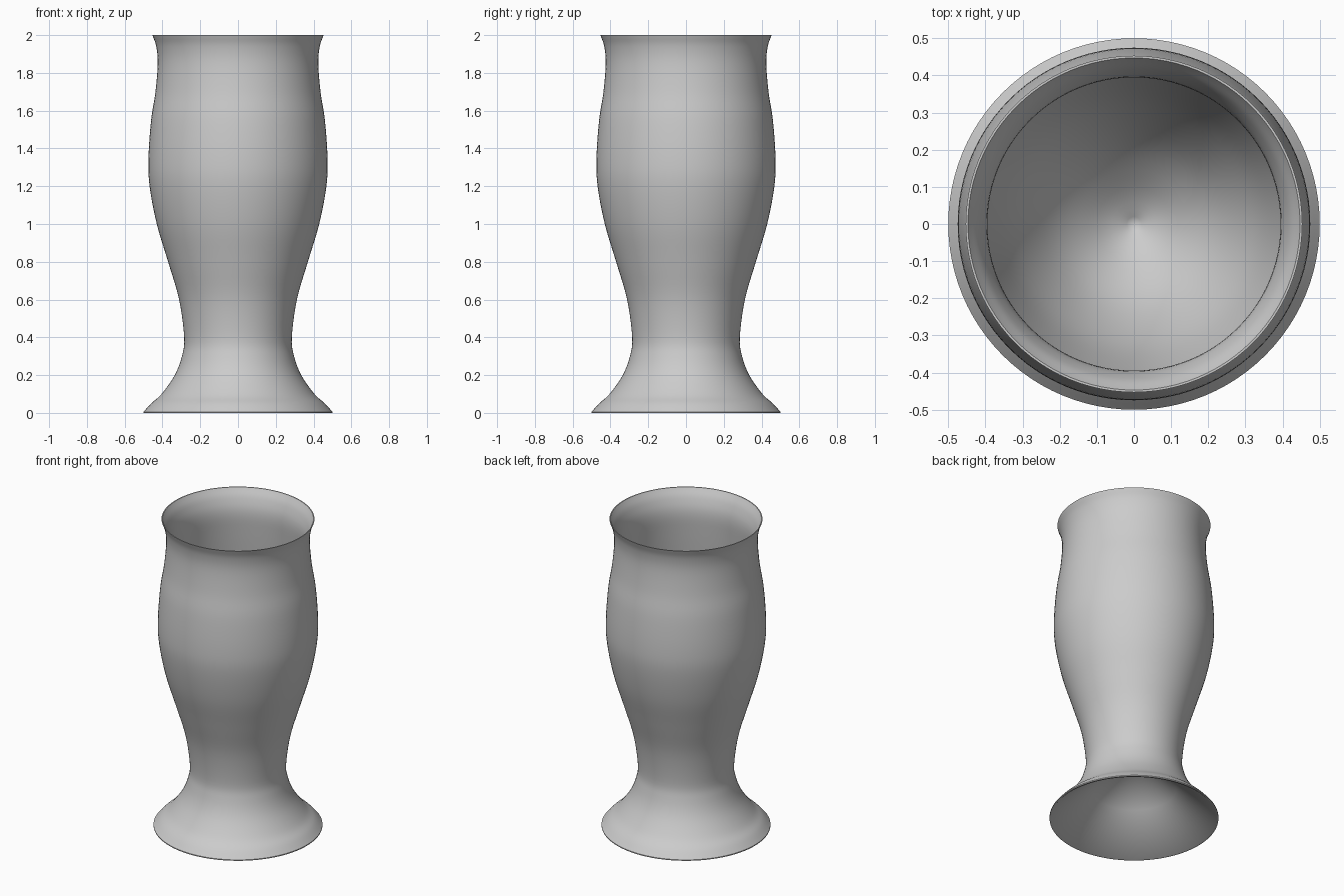
import bpy, bmesh, math
from mathutils import Vector

cube = bpy.data.objects.get("Cube")
if cube:
    bpy.data.objects.remove(cube, do_unlink=True)

SIDES = 96
clay = bpy.data.materials.new("pale grey clay")
clay.use_nodes = True
clay.diffuse_color = (0.6, 0.6, 0.6, 1)
clay.node_tree.nodes["Principled BSDF"].inputs["Base Color"].default_value = clay.diffuse_color


def smooth_path(points, steps=5):
    """Catmull-Rom curve through (radius, height) points."""
    p = [Vector(q) for q in points]
    p = [2 * p[0] - p[1]] + p + [2 * p[-1] - p[-2]]
    path = []
    for a, b, c, d in zip(p, p[1:], p[2:], p[3:]):
        for i in range(steps):
            t = i / steps
            path.append(b + (c - a) * t / 2 + (2 * a - 5 * b + 4 * c - d) * t**2 / 2
                        + (3 * b - a - 3 * c + d) * t**3 / 2)
    return path + [p[-2]]


def lathe(name, profile):
    """Revolve a profile around the z axis."""
    bm = bmesh.new()
    verts = [bm.verts.new((max(r, 0), 0, z)) for r, z in profile]
    edges = [bm.edges.new(pair) for pair in zip(verts, verts[1:])]
    bmesh.ops.spin(bm, geom=verts + edges, cent=(0, 0, 0), axis=(0, 0, 1),
                   angle=math.tau, steps=SIDES)
    bmesh.ops.remove_doubles(bm, verts=bm.verts, dist=0.0005)
    bmesh.ops.recalc_face_normals(bm, faces=bm.faces)
    mesh = bpy.data.meshes.new(name)
    bm.to_mesh(mesh)
    bm.free()
    obj = bpy.data.objects.new(name, mesh)
    bpy.context.collection.objects.link(obj)
    mesh.materials.append(clay)
    bpy.ops.object.select_all(action="DESELECT")
    obj.select_set(True)
    bpy.context.view_layer.objects.active = obj
    bpy.ops.object.shade_smooth_by_angle(angle=math.radians(40))


# Hollow underside, rising to a point inside the foot
underside = [(0, 0.42), (0.25, 0.2), (0.49, 0)]

# Flared foot, waist, belly, neck and lip
outside = smooth_path([(0.5, 0.006), (0.46, 0.05), (0.405, 0.1), (0.335, 0.2), (0.297, 0.3),
                       (0.285, 0.4), (0.312, 0.6), (0.37, 0.8), (0.43, 1.0), (0.468, 1.2),
                       (0.474, 1.35), (0.46, 1.55), (0.437, 1.7), (0.425, 1.85),
                       (0.433, 1.94), (0.453, 2.0)])

# Inner wall from the lip down to the funnel-shaped bottom
inside = smooth_path([(0.447, 2.0), (0.415, 1.94), (0.395, 1.85), (0.405, 1.7), (0.44, 1.35),
                      (0.43, 1.2), (0.385, 1.0), (0.32, 0.8), (0.22, 0.62), (0.1, 0.5), (0, 0.44)])

lathe("vase_body", underside + [(0.5, 0)] + outside + inside)
